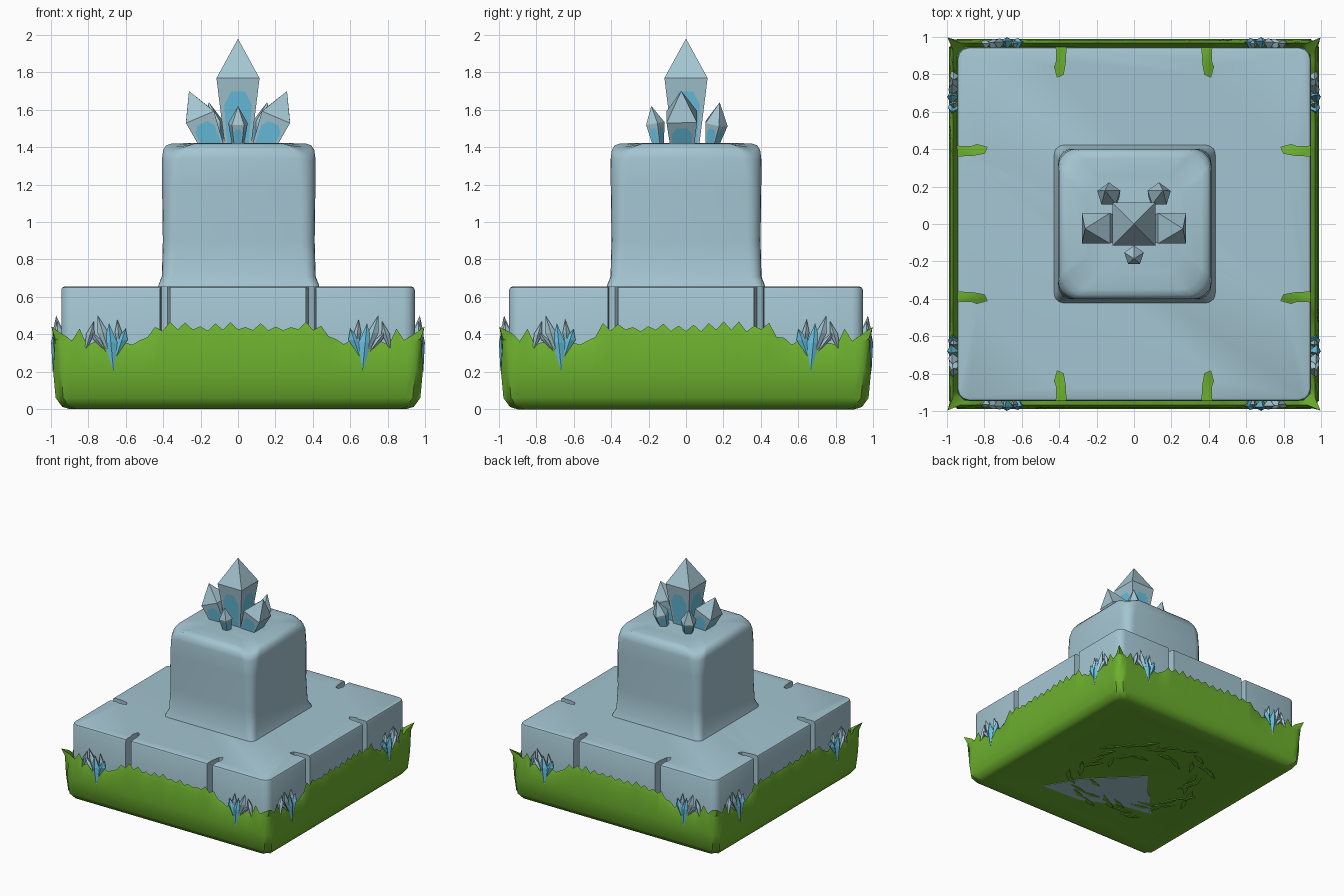
import bpy, bmesh, math, random
from mathutils import Vector, Matrix

if "Cube" in bpy.data.objects:
    bpy.data.objects.remove(bpy.data.objects["Cube"])

random.seed(4)


def material(name, rgb):
    m = bpy.data.materials.new(name)
    m.diffuse_color = (*rgb, 1)
    m.use_nodes = True
    m.node_tree.nodes["Principled BSDF"].inputs["Base Color"].default_value = m.diffuse_color
    return m


STONE = material("pale stone", (0.37, 0.56, 0.64))
GREEN = material("grass green", (0.15, 0.43, 0.027))
BLUE = material("crystal blue", (0.14, 0.54, 0.75))


def finish(name, bm, mats, smooth=None):
    bmesh.ops.recalc_face_normals(bm, faces=bm.faces)
    me = bpy.data.meshes.new(name)
    bm.to_mesh(me)
    bm.free()
    for m in mats:
        me.materials.append(m)
    ob = bpy.data.objects.new(name, me)
    bpy.context.collection.objects.link(ob)
    bpy.ops.object.select_all(action='DESELECT')
    ob.select_set(True)
    bpy.context.view_layer.objects.active = ob
    if smooth:
        bpy.ops.object.shade_smooth_by_angle(angle=math.radians(smooth))
    return ob


def loft(bm, rings):
    """Skin closed rings of points and cap both ends."""
    vs = [[bm.verts.new(p) for p in ring] for ring in rings]
    n = len(vs[0])
    for a, b in zip(vs, vs[1:]):
        for i in range(n):
            j = (i + 1) % n
            bm.faces.new((a[i], a[j], b[j], b[i]))
    bm.faces.new(vs[0])
    bm.faces.new(vs[-1])


def on_side(k, u, r, z):
    """Point at position u along side k, at distance r from the centre."""
    return Matrix.Rotation(k * math.pi / 2, 3, 'Z') @ Vector((u, -r, z))


# Grass skirt with a jagged upper rim and flared corner tips
N = 48
cols = []
for k in range(4):
    for i in range(N):
        u = -1 + 2 * i / N
        a = abs(u)
        low = 0.415 if a < 0.46 else max(0.34, 0.415 - (a - 0.46) * 0.8)
        if a > 0.86:
            low = 0.34 + (a - 0.86) * 0.4
        tip = random.uniform(0.02, 0.055) if i % 2 else random.uniform(0, 0.012)
        top = 0.44 if a > 0.99 else low + tip * (1 if a < 0.5 else 0.6)
        if 0.86 < a < 0.91 and i % 2:
            top = 0.43
        cols.append((k, u, low, top))


def grass_ring(r, zf, corner=0.97):
    ring = []
    for k, u, low, top in cols:
        f = r * (corner if abs(u) > 0.99 else 1)
        ring.append(on_side(k, u * f, f, zf(low, top)))
    return ring


bm = bmesh.new()
loft(bm, [
    grass_ring(0.80, lambda l, t: 0.008),
    grass_ring(0.90, lambda l, t: 0.0),
    grass_ring(0.94, lambda l, t: 0.012),
    grass_ring(0.975, lambda l, t: 0.06),
    grass_ring(0.988, lambda l, t: 0.2),
    grass_ring(0.982, lambda l, t: l - 0.02, 0.995),
    grass_ring(0.968, lambda l, t: t, 1.03),
    grass_ring(0.945, lambda l, t: l - 0.05),
    grass_ring(0.60, lambda l, t: 0.37)])
finish("grass_skirt", bm, [GREEN], 40)

# Stone slab with notches cut into every side
bm = bmesh.new()
bmesh.ops.create_cube(bm, size=1)
bmesh.ops.scale(bm, vec=(1.89, 1.89, 0.40), verts=bm.verts)
bmesh.ops.translate(bm, vec=(0, 0, 0.455), verts=bm.verts)
upright = [e for e in bm.edges if abs(e.verts[0].co.z - e.verts[1].co.z) > 0.1]
bmesh.ops.bevel(bm, geom=upright, offset=0.06, segments=3, profile=0.5, affect='EDGES')
rim = [e for e in bm.edges if all(v.co.z > 0.6 for v in e.verts)]
bmesh.ops.bevel(bm, geom=rim, offset=0.018, segments=2, profile=0.5, affect='EDGES')
slab = finish("stone_slab", bm, [STONE])

bm = bmesh.new()
for k in range(4):
    for s in (-1, 1):
        plan = [(-0.03, 1.1), (0.03, 1.1), (0.024, 0.87), (0.035, 0.84),
                (0.02, 0.785), (-0.012, 0.80), (-0.024, 0.87)]
        loft(bm, [[on_side(k, s * (0.39 + x), r, z) for x, r in plan] for z in (0.30, 0.8)])
cutter = finish("notch_cutter", bm, [STONE])
cutter.hide_render = True
mod = slab.modifiers.new("notches", 'BOOLEAN')
mod.operation = 'DIFFERENCE'
mod.solver = 'EXACT'
mod.object = cutter
bpy.context.view_layer.objects.active = slab
bpy.ops.object.modifier_apply(modifier=mod.name)
bpy.data.objects.remove(cutter)
bpy.context.view_layer.objects.active = slab
slab.select_set(True)
bpy.ops.object.shade_smooth_by_angle(angle=math.radians(40))


# Stone pillar: rounded squares, flared foot, softened top corners
def rounded_square(z, h, r, sag):
    ring = []
    for k in range(4):
        for j in range(6):
            t = math.radians(-90 + j * 18)
            p = Vector((h - r + r * math.cos(t), -(h - r) + r * math.sin(t),
                        z - sag * math.sin(math.radians(j * 36))))
            p = Matrix.Rotation(k * math.pi / 2, 3, 'Z') @ p
            ring.append((p.x * 1.02 + 0.004, p.y, p.z))
    return ring


bm = bmesh.new()
loft(bm, [rounded_square(*s) for s in (
    (0.64, 0.425, 0.05, 0), (0.665, 0.42, 0.05, 0), (0.71, 0.403, 0.06, 0),
    (0.90, 0.398, 0.07, 0), (1.20, 0.402, 0.08, 0), (1.34, 0.402, 0.10, 0.01),
    (1.385, 0.396, 0.11, 0.02), (1.41, 0.38, 0.12, 0.025), (1.42, 0.35, 0.12, 0.015),
    (1.422, 0.25, 0.10, 0))])
finish("stone_pillar", bm, [STONE], 40)


# Crystals: faceted shafts with blue arches and pointed tips
def crystal(name, base, tip, n, r0, r1, mid):
    base, tip = Vector(base), Vector(tip)
    axis = tip - base
    rot = Vector((0, 0, 1)).rotation_difference(axis).to_matrix()
    bm = bmesh.new()

    def ring(r, t):
        return [base + axis * t + rot @ Vector((r * math.sin(a), -r * math.cos(a), 0))
                for a in (2 * math.pi * (i + 0.5) / n for i in range(n))]

    lo, hi = ring(r0, 0), ring(r1, mid)

    def face(pts, mat=0):
        bm.faces.new([bm.verts.new(p) for p in pts]).material_index = mat

    for i in range(n):
        a, b, c, d = lo[i], lo[(i + 1) % n], hi[(i + 1) % n], hi[i]
        p = [a.lerp(b, s).lerp(d.lerp(c, s), t) for s, t in (
            (0.1, 0), (0.9, 0), (0.88, 0.6), (0.68, 0.8), (0.32, 0.8), (0.12, 0.6))]
        face(p, 1)
        face((a, p[0], p[5], p[4], d))
        face((p[1], b, c, p[3], p[2]))
        face((p[4], p[3], c, d))
        face((d, c, tip))
    face(lo[::-1])
    bmesh.ops.remove_doubles(bm, verts=bm.verts, dist=0.0005)
    finish(name, bm, [STONE, BLUE])


crystal("main_crystal", (0, 0, 1.41), (0, 0, 1.98), 4, 0.10, 0.163, 0.63)
for s, side in ((-1, "left"), (1, "right")):
    crystal(side + "_crystal", (s * 0.135, -0.02, 1.40), (s * 0.262, -0.025, 1.70), 4, 0.085, 0.115, 0.54)
    crystal(side + "_back_crystal", (s * 0.115, 0.135, 1.41), (s * 0.155, 0.18, 1.64), 5, 0.04, 0.066, 0.5)
crystal("front_crystal", (0, -0.15, 1.41), (0, -0.185, 1.62), 5, 0.033, 0.055, 0.55)

# Shard clusters growing from the grass near each corner
# (foot u, foot z, tip u, tip z, half width, front distance, colour)
SHARDS = ((0.665, 0.20, 0.69, 0.46, 0.035, 0.999, 1), (0.68, 0.27, 0.75, 0.50, 0.03, 0.992, 0),
          (0.65, 0.28, 0.60, 0.43, 0.03, 0.994, 1), (0.70, 0.30, 0.79, 0.42, 0.02, 0.99, 0),
          (0.82, 0.30, 0.77, 0.47, 0.022, 0.985, 0), (0.63, 0.30, 0.645, 0.48, 0.02, 0.985, 0))
bm = bmesh.new()
for k in range(4):
    for s in (-1, 1):
        for u0, z0, u1, z1, w, r, mat in SHARDS:
            mu, mz = u0 + (u1 - u0) * 0.6, z0 + (z1 - z0) * 0.6
            pts = [(u0, r - 0.008, z0), (mu + w, r - 0.02, mz), (u1, r - 0.02, z1),
                   (mu - w, r - 0.02, mz), (mu, r, mz), (mu, 0.93, mz)]
            v = [bm.verts.new(on_side(k, s * u, d, z)) for u, d, z in pts]
            for i in range(4):
                for c in (4, 5):
                    bm.faces.new((v[i], v[(i + 1) % 4], v[c])).material_index = mat
finish("corner_shards", bm, [STONE, BLUE])

# Underside: bare stone patch and flattened grass leaves
bm = bmesh.new()
patch = [(0.46, -0.62), (0.30, -0.34), (0.12, -0.16), (-0.10, 0.06), (-0.24, -0.12),
         (-0.34, -0.20), (-0.52, -0.40), (-0.20, -0.46), (0.08, -0.60)]
loft(bm, [[(x, y, z) for x, y in patch] for z in (0.009, 0.004)])
finish("underside_stone_patch", bm, [STONE])

bm = bmesh.new()
for i in range(44):
    a = i * 2 * math.pi / 44
    r = random.uniform(0.36, 0.62)
    c = Vector((r * math.cos(a) - 0.08, r * math.sin(a) - 0.02, 0))
    rot = Matrix.Rotation(a + math.pi / 2 + random.uniform(-0.7, 0.7), 3, 'Z')
    leaf = [(-0.08, 0), (0, -0.022), (0.09, 0.015), (0, 0.02)]
    loft(bm, [[c + rot @ Vector((x, y, z)) for x, y in leaf] for z in (0.009, 0.001)])
finish("underside_leaves", bm, [GREEN])
